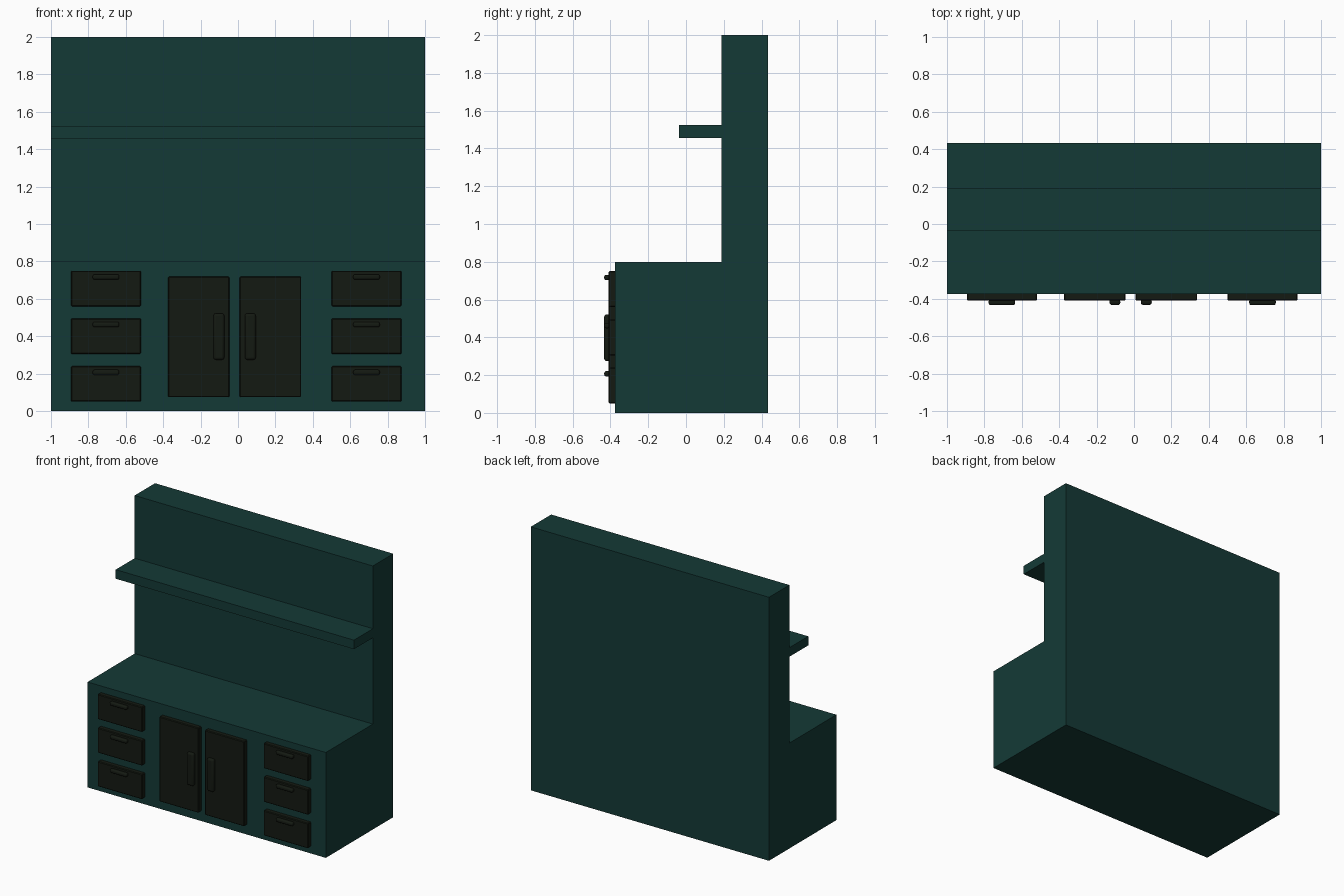
import bpy, bmesh

if "Cube" in bpy.data.objects:
    bpy.data.objects.remove(bpy.data.objects["Cube"])


def material(name, rgb):
    m = bpy.data.materials.new(name)
    m.diffuse_color = (*rgb, 1)
    m.use_nodes = True
    m.node_tree.nodes["Principled BSDF"].inputs["Base Color"].default_value = m.diffuse_color
    return m


green = material("dark_green", (0.007, 0.042, 0.037))
dark = material("dark_wood", (0.007, 0.010, 0.006))


def add_object(name, bm, mat):
    bmesh.ops.recalc_face_normals(bm, faces=bm.faces)
    mesh = bpy.data.meshes.new(name)
    bm.to_mesh(mesh)
    bm.free()
    mesh.materials.append(mat)
    ob = bpy.data.objects.new(name, mesh)
    bpy.context.collection.objects.link(ob)
    return ob


def box(name, x, y, z, bevel, segments=1):
    """Bevelled box from (min, max) ranges."""
    bm = bmesh.new()
    bmesh.ops.create_cube(bm, size=1)
    for v in bm.verts:
        for i, (lo, hi) in enumerate((x, y, z)):
            v.co[i] = lo + (v.co[i] + 0.5) * (hi - lo)
    ob = add_object(name, bm, dark)
    mod = ob.modifiers.new("bevel", 'BEVEL')
    mod.width = bevel
    mod.segments = segments
    if segments > 1:
        bpy.context.view_layer.objects.active = ob
        ob.select_set(True)
        bpy.ops.object.shade_smooth_by_angle()
        ob.select_set(False)
    return ob


# Cabinet, back panel and shelf as one extruded side profile (y, z)
profile = [(-0.375, 0), (0.433, 0), (0.433, 2), (0.189, 2), (0.189, 1.524),
           (-0.038, 1.524), (-0.038, 1.455), (0.189, 1.455), (0.189, 0.8), (-0.375, 0.8)]
bm = bmesh.new()
face = bm.faces.new([bm.verts.new((-1, y, z)) for y, z in profile])
ext = bmesh.ops.extrude_face_region(bm, geom=[face], use_keep_orig=True)
for v in ext["geom"]:
    if isinstance(v, bmesh.types.BMVert):
        v.co.x = 1
add_object("cabinet_body", bm, green)

FRONT = (-0.410, -0.370)
GRIP = (-0.433, -0.402)

# Drawers with grips, three on each side
for side, cx in (("left", -0.706), ("right", 0.687)):
    for i, z in enumerate((0.050, 0.305, 0.560)):
        box(f"drawer_{side}_{i + 1}", (cx - 0.187, cx + 0.187), FRONT, (z, z + 0.19), 0.005)
        box(f"drawer_handle_{side}_{i + 1}", (cx - 0.071, cx + 0.071), GRIP,
            (z + 0.143, z + 0.171), 0.010, 3)

# Double doors with upright handles
for side, cx, hx in (("left", -0.210, -0.102), ("right", 0.173, 0.066)):
    box(f"door_{side}", (cx - 0.165, cx + 0.165), FRONT, (0.074, 0.718), 0.005)
    box(f"door_handle_{side}", (hx - 0.029, hx + 0.029), GRIP, (0.274, 0.522), 0.013, 3)
